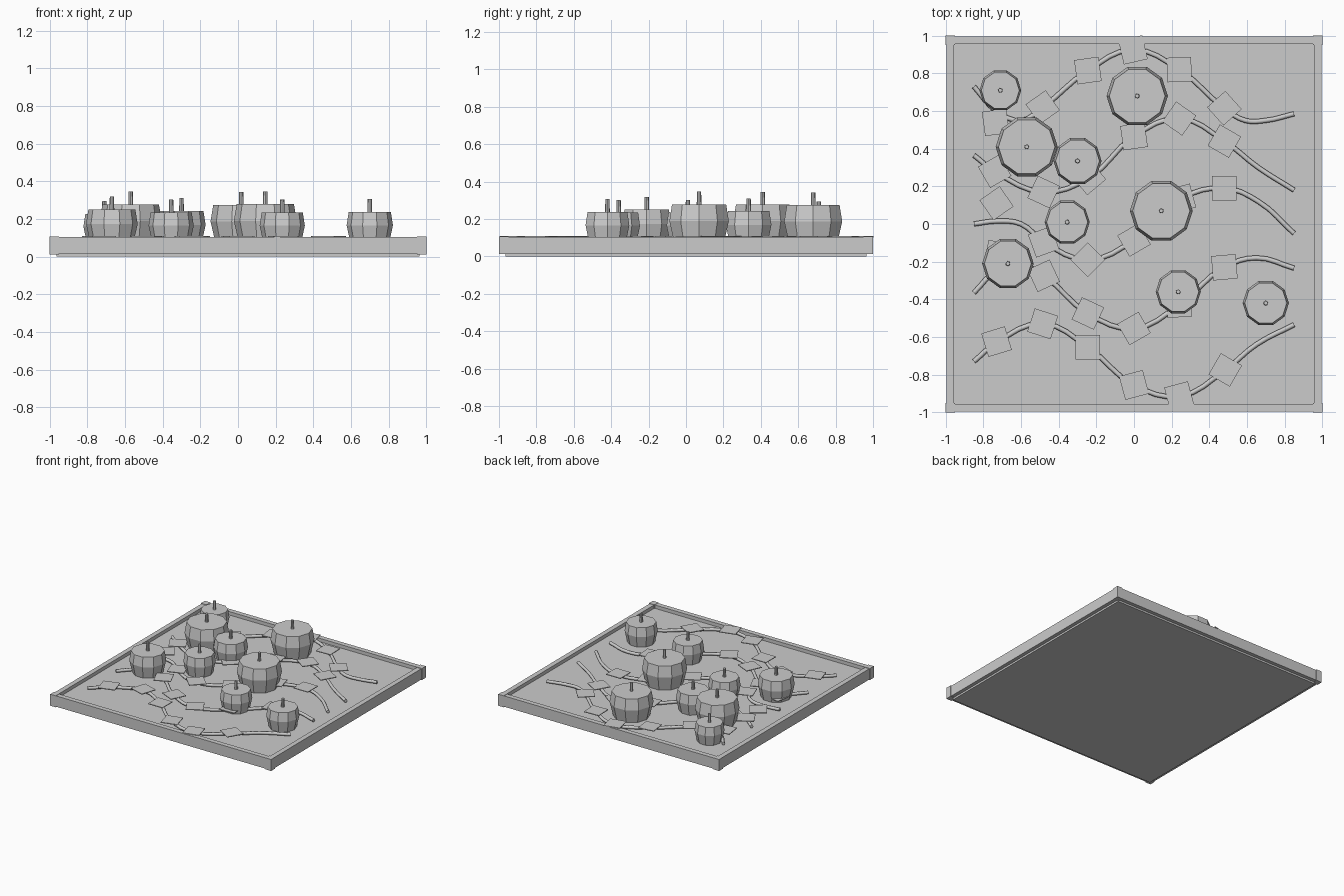
import bpy, bmesh, math
from mathutils import Matrix

if "Cube" in bpy.data.objects:
    bpy.data.objects.remove(bpy.data.objects["Cube"])

GROUND = 0.075
mat = bpy.data.materials.new("plain_grey")
mat.diffuse_color = (0.6, 0.6, 0.6, 1)
mat.use_nodes = True
mat.node_tree.nodes["Principled BSDF"].inputs["Base Color"].default_value = mat.diffuse_color


def finish(name, bm):
    bmesh.ops.recalc_face_normals(bm, faces=bm.faces)
    me = bpy.data.meshes.new(name)
    bm.to_mesh(me)
    bm.free()
    me.materials.append(mat)
    ob = bpy.data.objects.new(name, me)
    bpy.context.collection.objects.link(ob)
    return ob


def box(name, x, y, z0, z1, sx, sy, angle=0):
    bm = bmesh.new()
    m = (Matrix.Translation((x, y, (z0 + z1) / 2)) @ Matrix.Rotation(math.radians(angle), 4, 'Z')
         @ Matrix.Diagonal((sx, sy, z1 - z0, 1)))
    bmesh.ops.create_cube(bm, size=1, matrix=m)
    return finish(name, bm)


def lathe(name, x, y, profile, sides):
    # stacked rings of (radius, z), closed top and bottom
    bm = bmesh.new()
    rings = [[bm.verts.new((x + r * math.cos(2 * math.pi * i / sides),
                            y + r * math.sin(2 * math.pi * i / sides), z))
              for i in range(sides)] for r, z in profile]
    for a, b in zip(rings, rings[1:]):
        for i in range(sides):
            j = (i + 1) % sides
            bm.faces.new((a[i], a[j], b[j], b[i]))
    bm.faces.new(rings[0])
    bm.faces.new(rings[-1])
    return finish(name, bm)


def vine(name, points):
    # smooth path through the points, swept with a small hexagon
    cu = bpy.data.curves.new(name, 'CURVE')
    cu.dimensions = '3D'
    cu.bevel_depth = 0.013
    cu.bevel_resolution = 1
    cu.resolution_u = 4
    cu.use_fill_caps = True
    sp = cu.splines.new('BEZIER')
    sp.bezier_points.add(len(points) - 1)
    for bp, (x, y) in zip(sp.bezier_points, points):
        bp.co = (x, y, 0.094)
        bp.handle_left_type = bp.handle_right_type = 'AUTO'
    cu.materials.append(mat)
    ob = bpy.data.objects.new(name, cu)
    bpy.context.collection.objects.link(ob)


# soil bed and frame
box("soil_bed", 0, 0, 0, GROUND, 1.93, 1.93)
for s in (-1, 1):
    box("frame_side", s * 0.975, 0, 0.015, 0.103, 0.04, 1.93)
    box("frame_end", 0, s * 0.975, 0.015, 0.103, 1.93, 0.04)
    for t in (-1, 1):
        box("corner_post", s * 0.975, t * 0.975, 0.012, 0.106, 0.05, 0.05)

# pumpkins: x, y, radius
pumpkins = [(-.71, .71, .111), (-.57, .41, .165), (-.30, .335, .128),
            (.017, .68, .163), (-.355, .01, .12), (.145, .07, .167),
            (-.67, -.21, .137), (.235, -.36, .12), (.70, -.42, .123)]
for x, y, r in pumpkins:
    top = 0.123 + 0.93 * r
    h = top - GROUND
    lathe("pumpkin", x, y, [(r * .84, GROUND), (r, GROUND + h * .56), (r * .91, top)], 10)
    lathe("pumpkin_stem", x, y, [(.013, top - .005), (.011, top + .068)], 8)

# vine rows: path start, leaves (x, y, turn), path end
rows = [
    ([(-.85, .73), (-.73, .6), (-.6, .55)],
     [(-.735, .54, 8), (-.485, .62, 35), (-.245, .815, 8), (-.005, .925, 13),
      (.24, .82, 2), (.48, .615, 42)],
     [(.59, .55), (.7, .55), (.85, .585)]),
    ([(-.85, .365), (-.74, .28)],
     [(-.74, .28, 30), (-.48, .17, -25), (-.24, .245, 40), (0, .465, 8),
      (.24, .56, -35), (.48, .44, -30)],
     [(.66, .3), (.85, .18)]),
    ([(-.85, 0), (-.73, .015), (-.6, .0)],
     [(-.73, .11, 35), (-.48, -.095, 20), (-.245, -.19, 45), (0, -.085, 30),
      (.25, .135, 15), (.48, .19, 0)],
     [(.66, .12), (.85, -.05)]),
    ([(-.85, -.365), (-.73, -.25), (-.6, -.22)],
     [(-.72, -.16, -10), (-.48, -.275, 25), (-.245, -.475, -25), (0, -.555, 30),
      (.24, -.43, 3), (.48, -.23, 5)],
     [(.65, -.18), (.85, -.235)]),
    ([(-.85, -.73), (-.73, -.63)],
     [(-.73, -.625, 17), (-.485, -.53, -18), (-.245, -.655, 0), (0, -.855, 15),
      (.24, -.915, 15), (.485, -.775, -30)],
     [(.65, -.64), (.85, -.535)]),
]
for start, leaves, end in rows:
    vine("vine", start + [(x, y) for x, y, _ in leaves[1:]] + end)
    for x, y, turn in leaves:
        box("vine_leaf", x, y, 0.102, 0.108, 0.13, 0.13, turn)
